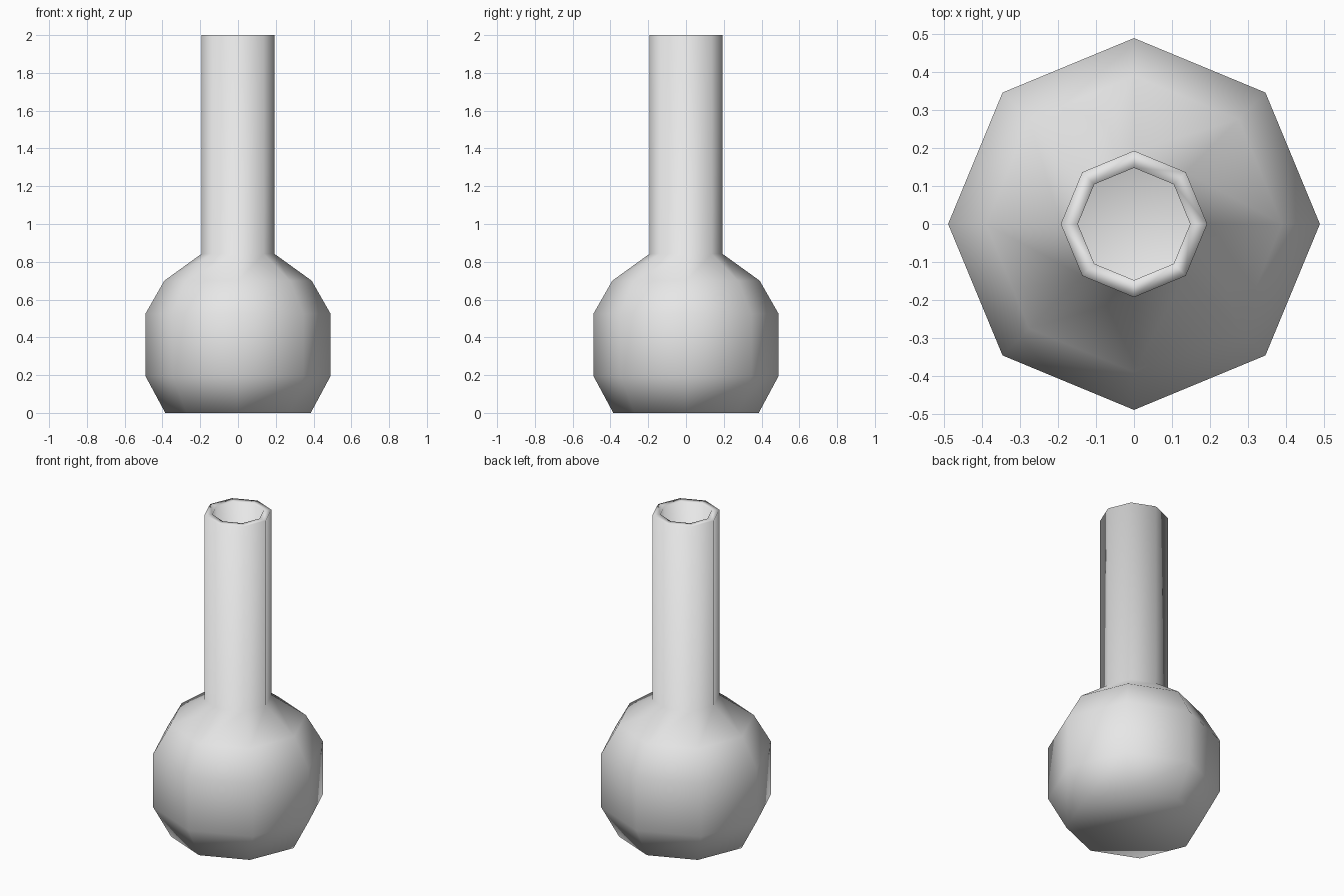
import bpy
import bmesh
import math

cube = bpy.data.objects.get("Cube")
if cube:
    bpy.data.objects.remove(cube, do_unlink=True)

SIDES = 8
WALL = 0.045

# Plain grey surface
grey = bpy.data.materials.new("light grey")
grey.use_nodes = True
colour = (0.8, 0.8, 0.8, 1)
grey.diffuse_color = colour
grey.node_tree.nodes["Principled BSDF"].inputs["Base Color"].default_value = colour

# Half profile (radius, height): outside from foot to rim, then back down inside
outer = [(0.385, 0), (0.49, 0.195), (0.49, 0.525), (0.39, 0.70), (0.193, 0.842), (0.193, 2)]
inner = [(0.148, 2), (0.148, 0.815), (0.355, 0.67), (0.445, 0.515),
         (0.445, 0.205), (0.36, WALL)]

bm = bmesh.new()
points = [bm.verts.new((r, 0, z)) for r, z in outer + inner]
edges = [bm.edges.new(pair) for pair in zip(points, points[1:])]

# Turn the profile into an eight-sided vessel
bmesh.ops.spin(bm, geom=points + edges, cent=(0, 0, 0), axis=(0, 0, 1),
               angle=math.tau, steps=SIDES, use_merge=False)
bmesh.ops.remove_doubles(bm, verts=bm.verts[:], dist=0.001)

# Close the underside and the inner floor
rims = [e for e in bm.edges if e.is_boundary]
bmesh.ops.holes_fill(bm, edges=rims, sides=SIDES)
bmesh.ops.recalc_face_normals(bm, faces=bm.faces[:])
for face in bm.faces:
    face.smooth = True

mesh = bpy.data.meshes.new("bottle")
bm.to_mesh(mesh)
bm.free()
mesh.materials.append(grey)
bottle = bpy.data.objects.new("bottle", mesh)
bpy.context.collection.objects.link(bottle)
